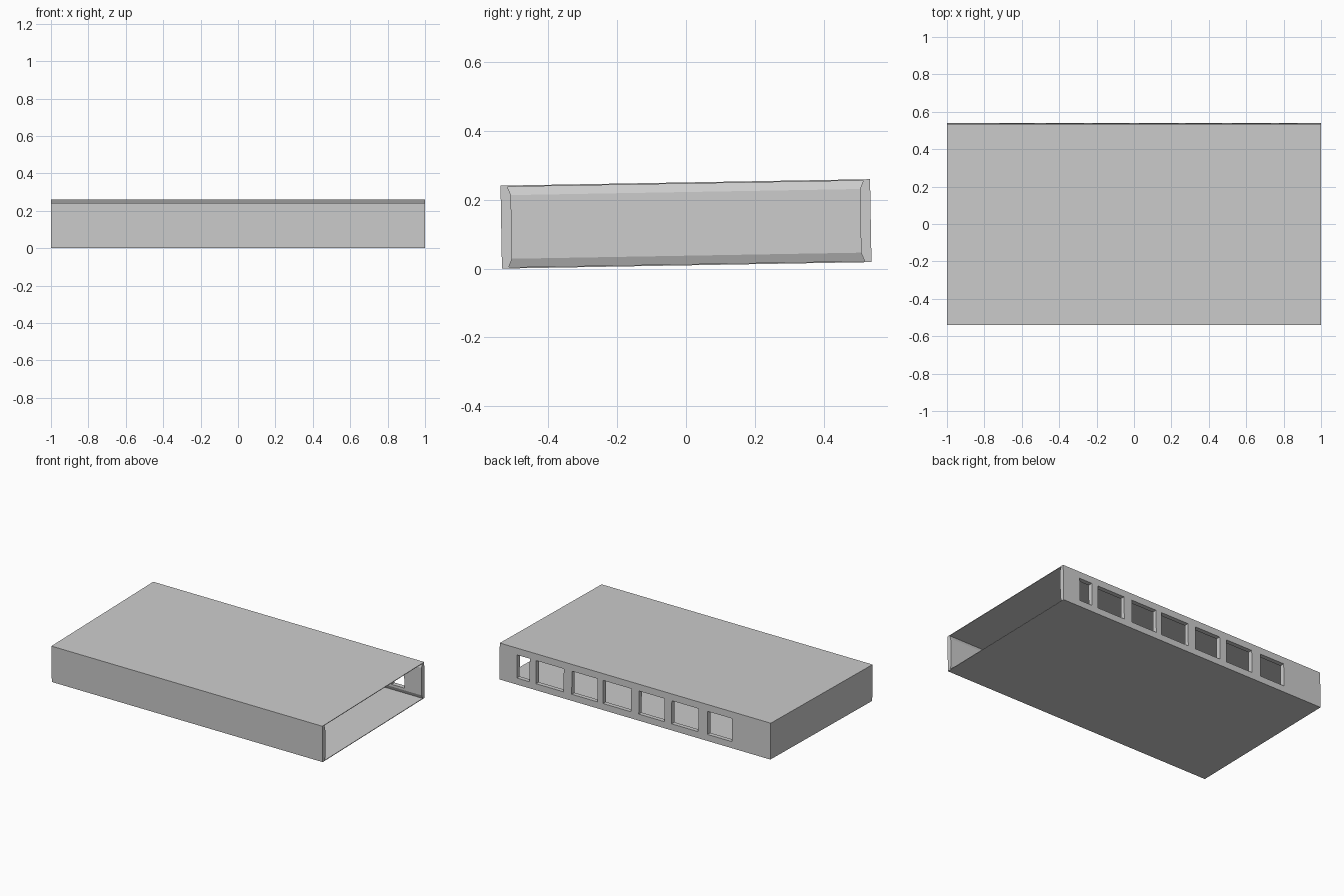
import bpy, bmesh, math

if "Cube" in bpy.data.objects:
    bpy.data.objects.remove(bpy.data.objects["Cube"])

HALF_X, HALF_Y, HEIGHT = 1.0, 0.537, 0.241
TILT = math.radians(1.0)

grey = bpy.data.materials.new("light grey")
grey.diffuse_color = (0.604, 0.604, 0.604, 1)
grey.use_nodes = True
grey.node_tree.nodes["Principled BSDF"].inputs["Base Color"].default_value = grey.diffuse_color


def loft(name, rings):
    """Closed solid through horizontal rectangles (x0, x1, y0, y1, z)."""
    bm = bmesh.new()
    loops = [[bm.verts.new(p) for p in ((x0, y0, z), (x1, y0, z), (x1, y1, z), (x0, y1, z))]
             for x0, x1, y0, y1, z in rings]
    bm.faces.new(loops[0][::-1])
    bm.faces.new(loops[-1])
    for a, b in zip(loops, loops[1:]):
        for i in range(4):
            j = (i + 1) % 4
            bm.faces.new((a[i], a[j], b[j], b[i]))
    bmesh.ops.recalc_face_normals(bm, faces=bm.faces)
    mesh = bpy.data.meshes.new(name)
    bm.to_mesh(mesh)
    bm.free()
    mesh.materials.append(grey)
    obj = bpy.data.objects.new(name, mesh)
    bpy.context.collection.objects.link(obj)
    return obj


def box(name, x0, x1, y0, y1, z0, z1):
    return loft(name, [(x0, x1, y0, y1, z0), (x0, x1, y0, y1, z1)])


def cut(target, cutter):
    """Subtract the cutter, then remove it."""
    cutter.hide_render = True
    mod = target.modifiers.new("cut", 'BOOLEAN')
    mod.operation, mod.solver, mod.object = 'DIFFERENCE', 'EXACT', cutter
    bpy.context.view_layer.objects.active = target
    bpy.ops.object.modifier_apply(modifier=mod.name)
    bpy.data.objects.remove(cutter, do_unlink=True)


# outer casing
casing = box("casing", -HALF_X, HALF_X, -HALF_Y, HALF_Y, 0, HEIGHT)

# hollow, open at the +x end, walls thinner towards floor and roof
hollow = [(-HALF_X + t, HALF_X + 0.1, -HALF_Y + t, HALF_Y - t, z)
          for t, z in ((0.02, 0.004), (0.03, 0.028), (0.03, 0.213), (0.02, 0.237))]
cut(casing, loft("hollow_cutter", hollow))

# row of windows in the back wall
windows = [(0.778, 0.872), (0.527, 0.731), (0.278, 0.467), (0.029, 0.236),
           (-0.218, -0.028), (-0.467, -0.270), (-0.716, -0.535)]
for x0, x1 in windows:
    cut(casing, box("window_cutter", x0, x1, HALF_Y - 0.1, HALF_Y + 0.1, 0.043, 0.196))

# slight lean, resting on the front bottom edge
casing.rotation_euler.x = TILT
casing.location = (0, HEIGHT * math.sin(TILT) / 2, HALF_Y * math.sin(TILT))
